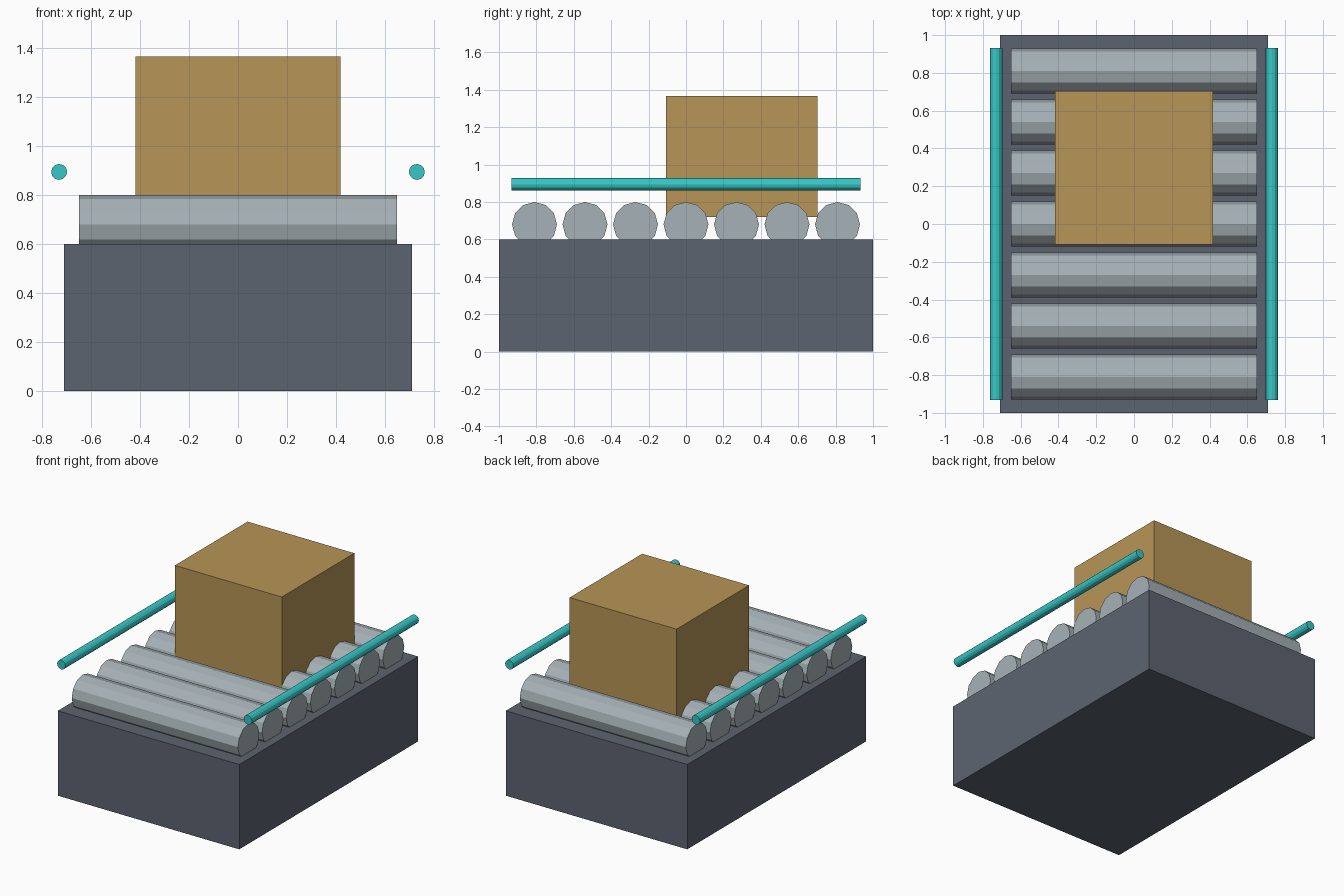
import bpy
from math import pi

cube = bpy.data.objects.get("Cube")
if cube:
    bpy.data.objects.remove(cube, do_unlink=True)


def material(name, rgb):
    mat = bpy.data.materials.new(name)
    mat.use_nodes = True
    color = (*rgb, 1)
    mat.diffuse_color = color
    mat.node_tree.nodes["Principled BSDF"].inputs["Base Color"].default_value = color
    return mat


def box(name, low, high, mat):
    bpy.ops.mesh.primitive_cube_add(
        size=1, location=[(a + b) / 2 for a, b in zip(low, high)])
    obj = bpy.context.object
    obj.name = name
    obj.scale = [b - a for a, b in zip(low, high)]
    bpy.ops.object.transform_apply(location=False, rotation=False, scale=True)
    obj.data.materials.append(mat)
    return obj


def rod(name, location, radius, length, rotation, mat, sides=12):
    bpy.ops.mesh.primitive_cylinder_add(
        vertices=sides, radius=radius, depth=length,
        location=location, rotation=rotation)
    obj = bpy.context.object
    obj.name = name
    obj.data.materials.append(mat)
    return obj


slate = material("slate grey", (0.107, 0.127, 0.159))
steel = material("pale steel", (0.38, 0.44, 0.468))
teal = material("teal", (0.04, 0.57, 0.57))
cardboard = material("cardboard brown", (0.474, 0.301, 0.093))

# Solid conveyor base
box("base", (-0.71, -1, 0), (0.71, 1, 0.6), slate)

# Row of faceted rollers, partly sunk into the base
for i in range(7):
    rod(f"roller_{i + 1}", (0, (i - 3) * 0.27, 0.68), 0.12, 1.3,
        (0, pi / 2, 0), steel)

# Guide rails on both sides
for side, x in (("left", 0.73), ("right", -0.73)):
    rod(f"guide_rail_{side}", (x, 0, 0.895), 0.0325, 1.865, (pi / 2, 0, 0), teal)

# Carton riding on the rollers
box("carton", (-0.418, -0.108, 0.72), (0.418, 0.703, 1.366), cardboard)
